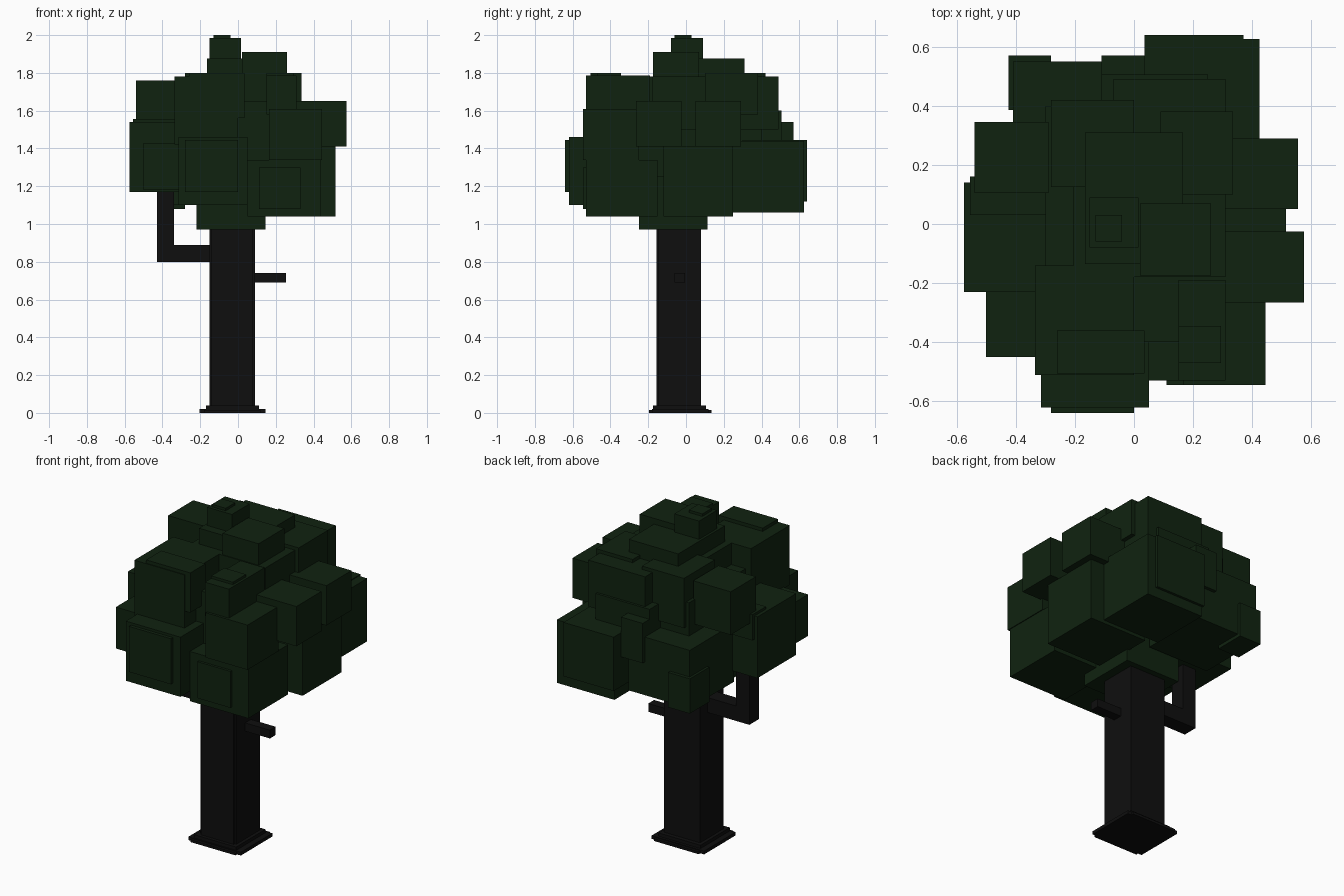
import bpy
import bmesh

default_cube = bpy.data.objects.get("Cube")
if default_cube:
    bpy.data.objects.remove(default_cube, do_unlink=True)


def make_material(name, colour):
    material = bpy.data.materials.new(name)
    material.use_nodes = True
    material.diffuse_color = colour
    shader = material.node_tree.nodes["Principled BSDF"]
    shader.inputs["Base Color"].default_value = colour
    shader.inputs["Roughness"].default_value = 0.9
    return material


leaf_green = make_material("dark leaf green", (0.005, 0.0165, 0.005, 1))
bark_black = make_material("blackish bark", (0.0045, 0.0045, 0.0045, 1))


def add_block(name, bounds, material):
    """Add an axis-aligned block; bounds are low/high pairs for x, y and z in hundredths."""
    lows, highs = bounds[0::2], bounds[1::2]
    mesh = bpy.data.meshes.new(name)
    bm = bmesh.new()
    bmesh.ops.create_cube(bm, size=1)
    for vertex in bm.verts:
        for axis in range(3):
            side = highs if vertex.co[axis] > 0 else lows
            vertex.co[axis] = side[axis] / 100
    bm.to_mesh(mesh)
    bm.free()
    mesh.materials.append(material)
    block = bpy.data.objects.new(name, mesh)
    bpy.context.collection.objects.link(block)
    return block


def add_blocks(parts, material):
    for name, bounds in parts.items():
        add_block(name, bounds, material)


# Trunk with stepped foot, bent side branch and short twig
wood = {
    "trunk": (-15, 9, -14.5, 8, 0, 110),
    "trunk_front_slab": (-14, 8, -15.5, 0, 0, 110),
    "foot_lower_step": (-20.5, 14.5, -18, 12, 0, 2),
    "foot_cross_step": (-18, 12, -19.5, 13.5, 0, 1.5),
    "foot_upper_step": (-17, 11, -17.5, 10.5, 0, 4),
    "branch_arm": (-43, -14, -8, 1, 80, 89),
    "branch_upright": (-43, -34, -8, 1, 80, 125),
    "twig": (8, 25.5, -6, -0.5, 69, 74),
}

# Lower tier of foliage, a ring of large blocks around a core
lower_foliage = {
    "core_bottom": (-22, 14.5, -25, 11.5, 97, 133),
    "lower_front": (-31.5, 5, -62, -25, 110, 146),
    "lower_front_panel": (-28, 0, -64, -36, 117, 144.5),
    "lower_front_left": (5, 44, -53, -15, 104, 134),
    "lower_front_left_panel": (11, 33, -54.5, -30, 108, 130),
    "lower_left": (13, 51.5, -12, 25, 104, 141),
    "lower_back_left": (4, 42.5, 25, 62.5, 106, 144),
    "lower_back_left_panel": (3.5, 37, 30, 64, 112, 144.5),
    "lower_back_right": (-41, 0, 13, 55, 110, 145),
    "lower_back_right_corner": (-42.5, -28, 38.5, 57, 108, 129),
    "lower_front_right": (-50, -15, -45, -10, 118, 143),
    "lower_right": (-57.5, -20, -23, 14, 117, 154),
}

# Middle tier, smaller blocks set in from the ring below
middle_foliage = {
    "middle_fill": (-30, 30, -40, 40, 125, 165),
    "middle_front_right": (-33.5, 0, -51, -14, 142, 178),
    "middle_front_right_panel": (-26, 3.5, -50.5, -36, 156, 180),
    "middle_front_left": (15, 31, -53, -19, 158, 178.5),
    "middle_front_left_cap": (15, 29.5, -47, -34.5, 165, 180),
    "middle_front_left_shelf": (16.5, 44.5, -54.5, -25, 134, 161),
    "middle_left_front": (30, 57.5, -26.5, -2.5, 141, 165),
    "middle_left_back": (25, 55.5, 5, 29, 141, 165),
    "middle_back_left": (-7, 31, 10, 49, 150, 178),
    "middle_back_shelf": (-11, 25, 20, 50.5, 140, 160),
    "middle_back_stub": (-11, 3.5, 40, 57, 130, 154),
    "middle_back_right": (-28, 0, 12.5, 42, 150, 180),
    "middle_right": (-54, -29, 10.5, 34.5, 150, 176),
    "middle_right_stub": (-55.5, -30, 3, 16, 140, 155.5),
    "middle_left_cap": (9, 33.5, 10, 38, 158, 180),
}

# Top tier, stepping up to the peak
upper_foliage = {
    "upper_fill": (-20.5, 31, -18, 31, 150, 178),
    "upper_back": (-16.5, 16.5, -13.5, 31, 160, 187.5),
    "upper_left": (2, 26, -17.5, 7, 166, 191),
    "peak_block": (-15, 1.5, -8, 9, 180, 198.5),
    "peak_cap": (-13, -4, -6, 3, 190, 200),
}

add_blocks(wood, bark_black)
for tier in (lower_foliage, middle_foliage, upper_foliage):
    add_blocks(tier, leaf_green)
